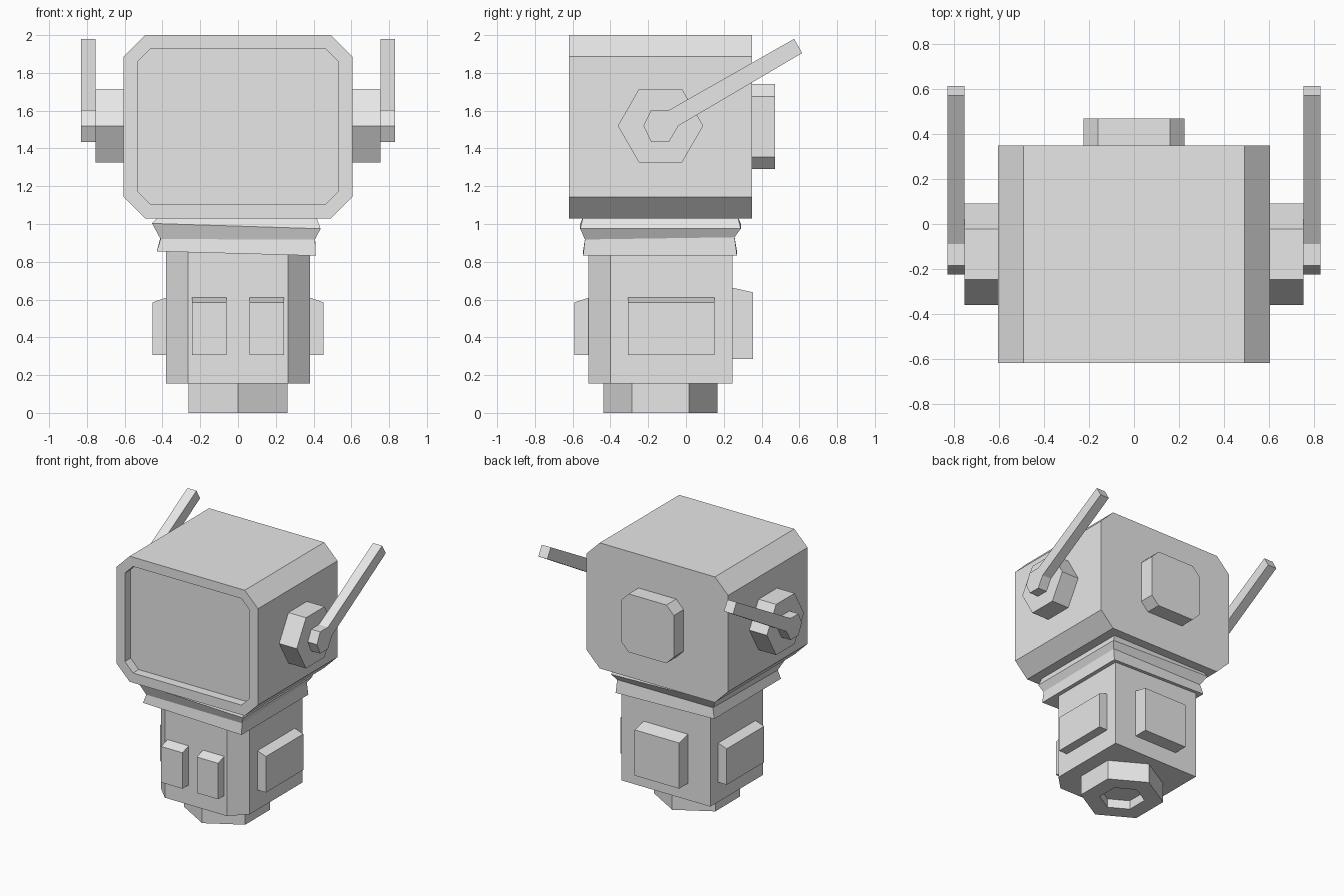
import bpy, bmesh, math
from mathutils import Vector

if "Cube" in bpy.data.objects:
    bpy.data.objects.remove(bpy.data.objects["Cube"])

grey = bpy.data.materials.new("light_grey")
grey.diffuse_color = (0.8, 0.8, 0.8, 1)
grey.use_nodes = True
grey.node_tree.nodes["Principled BSDF"].inputs["Base Color"].default_value = grey.diffuse_color


def finish(name, bm):
    bmesh.ops.remove_doubles(bm, verts=bm.verts, dist=1e-5)
    bmesh.ops.recalc_face_normals(bm, faces=bm.faces)
    mesh = bpy.data.meshes.new(name)
    bm.to_mesh(mesh)
    bm.free()
    mesh.materials.append(grey)
    obj = bpy.data.objects.new(name, mesh)
    bpy.context.collection.objects.link(obj)
    return obj


def loft(name, rings):
    """Skin a stack of equal-sized rings and cap both ends."""
    bm = bmesh.new()
    loops = [[bm.verts.new(p) for p in ring] for ring in rings]
    n = len(loops[0])
    for a, b in zip(loops, loops[1:]):
        for i in range(n):
            j = (i + 1) % n
            bm.faces.new((a[i], a[j], b[j], b[i]))
    bm.faces.new(loops[0])
    bm.faces.new(loops[-1])
    return finish(name, bm)


def chamfered(hx, z0, z1, c, y):
    """Rectangle with cut corners in the XZ plane."""
    pts = [(-hx + c, z0), (hx - c, z0), (hx, z0 + c), (hx, z1 - c),
           (hx - c, z1), (-hx + c, z1), (-hx, z1 - c), (-hx, z0 + c)]
    return [(x, y, z) for x, z in pts]


def hexagon(r, phase=0.0):
    return [(r * math.cos(math.pi / 3 * i + phase), r * math.sin(math.pi / 3 * i + phase))
            for i in range(6)]


def panel(name, origin, out, half_w, z0, z1, depth, slope=0.025):
    """Raised plate on a wall, with a sloping top edge."""
    o, d = Vector(origin), Vector(out)
    side = Vector((0, 0, 1)).cross(d)
    prof = [(0, z0), (depth, z0), (depth, z1 - slope), (0, z1)]
    rings = [[o + side * s + d * t + Vector((0, 0, z)) for t, z in prof]
             for s in (-half_w, half_w)]
    return loft(name, rings)


# Head with a recessed screen on the front
loft("head", [chamfered(0.605, 1.03, 2.0, 0.113, 0.35),
              chamfered(0.605, 1.03, 2.0, 0.113, -0.62),
              chamfered(0.533, 1.105, 1.928, 0.07, -0.62),
              chamfered(0.533, 1.105, 1.928, 0.07, -0.55)])

# Pod on the back of the head
loft("back_pod", [chamfered(0.225, 1.29, 1.74, 0.064, 0.35),
                  chamfered(0.225, 1.29, 1.74, 0.064, 0.47)])

# Ears and antennas on both sides
CY, CZ = -0.135, 1.52
antenna = [(-0.225, 1.52), (-0.185, 1.435), (-0.09, 1.435), (-0.04, 1.52),
           (0.615, 1.905), (0.572, 1.98), (-0.09, 1.603), (-0.185, 1.603)]
for tag, s in (("left", -1), ("right", 1)):
    loft(tag + "_ear", [[(s * x, CY + a, CZ + b) for a, b in hexagon(0.226)]
                        for x in (0.605, 0.755)])
    loft(tag + "_antenna", [[(s * x, y, z) for y, z in antenna] for x in (0.755, 0.832)])


# Crumpled neck collar: square rings, each slightly tilted
def square(x0, x1, y0, y1, zl, zr, dz=0.0):
    return [(x0, y0, zl), (x1, y0, zr), (x1, y1, zr + dz), (x0, y1, zl + dz)]


loft("neck_collar", [square(-0.43, 0.412, -0.545, 0.27, 0.855, 0.832),
                     square(-0.41, 0.408, -0.535, 0.257, 0.92, 0.918, 0.012),
                     square(-0.455, 0.437, -0.56, 0.29, 1.003, 0.975),
                     square(-0.425, 0.415, -0.545, 0.275, 1.035, 1.035)])

# Body with cut front corners
body = [(-0.265, -0.515), (0.265, -0.515), (0.38, -0.4), (0.38, 0.245),
        (-0.38, 0.245), (-0.38, -0.4)]
loft("body", [[(x, y, z) for x, y in body] for z in (0.155, 0.88)])

# Raised panels around the body
for tag, s in (("left", -1), ("right", 1)):
    panel(tag + "_front_panel", (s * 0.152, -0.515, 0), (0, -1, 0), 0.091, 0.307, 0.61, 0.075)
    panel(tag + "_side_panel", (s * 0.38, -0.078, 0), (s, 0, 0), 0.228, 0.307, 0.61, 0.073)
panel("back_panel", (0, 0.245, 0), (0, 1, 0), 0.19, 0.285, 0.663, 0.11)

# Hexagonal foot with a socket underneath
loft("foot", [[(x, CY + y, z) for x, y in hexagon(r, math.pi / 6)]
              for r, z in ((0.303, 0.155), (0.303, 0), (0.165, 0), (0.165, 0.07))])
